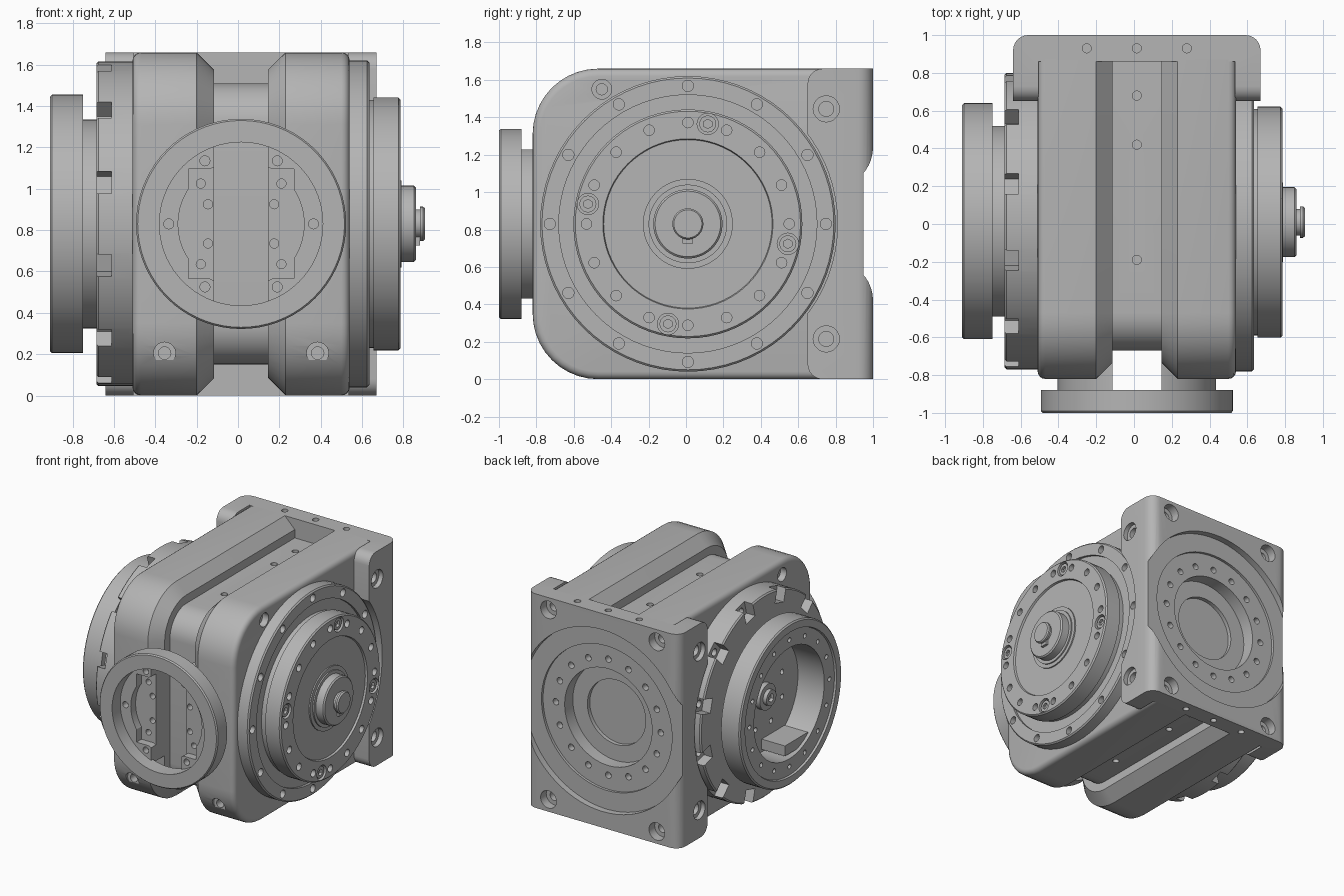
import bpy, bmesh
from math import sin, cos, pi, radians
from mathutils import Matrix, Vector

if "Cube" in bpy.data.objects:
    bpy.data.objects.remove(bpy.data.objects["Cube"], do_unlink=True)

metal = bpy.data.materials.new("machined_grey")
metal.use_nodes = True
GREY = (0.46, 0.46, 0.46, 1)
metal.diffuse_color = GREY
metal.node_tree.nodes["Principled BSDF"].inputs["Base Color"].default_value = GREY

CX, CY, CZ = 0.015, 0.01, 0.83   # shared centre lines


def make(name, bm):
    bmesh.ops.recalc_face_normals(bm, faces=bm.faces)
    mesh = bpy.data.meshes.new(name)
    bm.to_mesh(mesh)
    bm.free()
    mesh.materials.append(metal)
    obj = bpy.data.objects.new(name, mesh)
    bpy.context.collection.objects.link(obj)
    return obj


def place(axis, a, u, v):
    return {"x": (a, u, v), "y": (u, a, v), "z": (u, v, a)}[axis]


def add_lathe(bm, axis, profile, u, v, n):
    """Revolve (axial, radius) points around an axis through (u, v)."""
    rings = []
    for a, r in profile:
        if r == 0:
            rings.append([bm.verts.new(place(axis, a, u, v))] * n)
        else:
            rings.append([bm.verts.new(place(axis, a, u + r * sin(2 * pi * i / n), v + r * cos(2 * pi * i / n)))
                          for i in range(n)])
    for p, q in zip(rings, rings[1:]):
        for i in range(n):
            j = (i + 1) % n
            bm.faces.new(list(dict.fromkeys((p[i], p[j], q[j], q[i]))))


def lathe(name, axis, profile, u, v, n=72):
    bm = bmesh.new()
    add_lathe(bm, axis, profile, u, v, n)
    return make(name, bm)


def add_box(bm, lo, hi, turn=Matrix()):
    lo, hi = Vector(lo), Vector(hi)
    size = Matrix.Diagonal((*(hi - lo), 1))
    bmesh.ops.create_cube(bm, size=1, matrix=turn @ Matrix.Translation((lo + hi) / 2) @ size)


def box(name, lo, hi):
    bm = bmesh.new()
    add_box(bm, lo, hi)
    return make(name, bm)


def cut(objs, cutter):
    cutter.hide_render = True
    for obj in objs:
        mod = obj.modifiers.new("cut", "BOOLEAN")
        mod.operation, mod.solver, mod.object = "DIFFERENCE", "EXACT", cutter
        bpy.context.view_layer.update()
        graph = bpy.context.evaluated_depsgraph_get()
        mesh = bpy.data.meshes.new_from_object(obj.evaluated_get(graph))
        obj.modifiers.clear()
        obj.data = mesh
    bpy.data.objects.remove(cutter, do_unlink=True)


def drill(objs, axis, points, r, a0, a1, n=20):
    bm = bmesh.new()
    for u, v in points:
        add_lathe(bm, axis, [(a0, 0), (a0, r), (a1, r), (a1, 0)], u, v, n)
    cut(objs, make("drill", bm))


def circle(u, v, r, count, start=0):
    angles = [radians(start) + 2 * pi * i / count for i in range(count)]
    return [(u + r * sin(t), v + r * cos(t)) for t in angles]


def side_profile(inset, back=0.87, steps=10):
    """Housing outline in y, z with rounded front corners."""
    r, y0, z0, z1 = 0.35 - inset, -0.82 + inset, inset, 1.66 - inset
    pts = [(back, z0)]
    for zc, start in ((z0 + r, 1.5 * pi), (z1 - r, pi)):
        for i in range(steps + 1):
            t = start - i * pi / 2 / steps
            pts.append((y0 + r + r * cos(t), zc + r * sin(t)))
    return pts + [(back, z1)]


def loft(name, sections):
    bm = bmesh.new()
    rings = [[bm.verts.new((x, y, z)) for y, z in side_profile(inset)] for x, inset in sections]
    bm.faces.new(rings[0])
    bm.faces.new(rings[-1])
    n = len(rings[0])
    for p, q in zip(rings, rings[1:]):
        for i in range(n):
            j = (i + 1) % n
            bm.faces.new((p[i], p[j], q[j], q[i]))
    return make(name, bm)


# Two housing halves: chamfer inside, rounded edge outside, stepped bolt holes
halves = []
for side, name in ((-1, "right_housing"), (1, "left_housing")):
    sections = [(0.13, 0.085), (0.215, 0)]
    sections += [(0.485 + 0.04 * sin(t), 0.04 - 0.04 * cos(t)) for t in (i * pi / 8 for i in range(5))]
    halves.append(loft(name, [(CX + side * x, inset) for x, inset in sections]))
web = loft("centre_web", [(CX - 0.14, 0.15), (CX + 0.14, 0.15)])
for r, depth in ((0.053, 0.05), (0.03, 0.12)):
    drill(halves, "y", [(CX - 0.37, 0.205), (CX + 0.37, 0.205)], r, -0.9, -0.82 + depth)
    drill(halves, "x", [(-0.45, 1.55)], r, -0.6, -0.51 + depth)
    drill(halves, "x", [(-0.45, 1.55)], r, 0.54 - depth, 0.6)
drill([web], "z", [(CX, y) for y in (0.68, 0.42, -0.19)], 0.024, 1.45, 1.6)
drill([web], "z", [(CX, y) for y in (0.68, 0.42, -0.19)], 0.024, 0.05, 0.21)

# Rear mounting plate with side wings
bm = bmesh.new()
outline = [(0.655, 0.65)]
outline += [(0.575 + 0.08 * cos(t), 0.92 + 0.08 * sin(t)) for t in (i * pi / 12 for i in range(7))]
outline += [(-x, y) for x, y in reversed(outline)]
outline += [(-0.52, 0.65), (-0.52, 0.86), (0.52, 0.86), (0.52, 0.65)]
base = bm.faces.new([bm.verts.new((CX + x, y, 0)) for x, y in outline])
top = bmesh.ops.extrude_face_region(bm, geom=[base])["geom"]
bmesh.ops.translate(bm, verts=[g for g in top if isinstance(g, bmesh.types.BMVert)], vec=(0, 0, 1.66))
corners = [e for e in bm.edges if all(abs(v.co.y - 0.65) < 0.001 for v in e.verts)
           and abs(e.verts[0].co.z - e.verts[1].co.z) < 0.001]
bmesh.ops.bevel(bm, geom=corners, offset=0.08, segments=6, profile=0.5, affect="EDGES")
plate = make("rear_plate", bm)
for x0, x1 in ((-0.8, -0.51), (0.54, 0.8)):
    drill([plate], "x", [(CY, CZ)], 0.8, x0, x1, 72)
back = [(1.1, 0), (1.1, 0.705), (0.95, 0.705), (0.95, 0.56), (0.93, 0.56),
        (0.93, 0.375), (0.83, 0.375), (0.83, 0.25), (0.8, 0.25), (0.8, 0)]
cut([plate, web] + halves, lathe("rear_bore", "y", back, CX, CZ))
drill([plate], "y", circle(CX, CZ, 0.45, 16), 0.025, 0.88, 0.97, 14)
bolts = [(CX + s * 0.465, CZ + t * 0.735) for s in (-1, 1) for t in (-1, 1)]
drill([plate], "y", bolts, 0.068, 0.93, 1.1)
drill([plate], "y", bolts, 0.035, 0.88, 1.1)
sides = [(0.75, CZ - 0.615), (0.75, CZ + 0.615)]
for s in (-1, 1):
    drill([plate], "x", sides, 0.07, *sorted((CX + s * 0.62, CX + s * 0.75)))
    drill([plate], "x", sides, 0.04, *sorted((CX + s * 0.54, CX + s * 0.75)))
tapped = [(CX + x, 0.93) for x in (-0.265, 0, 0.265)]
drill([plate], "z", tapped, 0.024, 1.6, 1.7)
drill([plate], "z", tapped, 0.024, -0.1, 0.06)

# Front flange ring on two pocketed lugs
ring = [(-0.88, 0.395), (-0.88, 0.508), (-0.99, 0.508), (-1.0, 0.5), (-1.0, 0.395), (-0.88, 0.395)]
lathe("front_flange", "y", ring, CX, CZ)
lugs = lathe("front_lugs", "y", [(-0.72, 0), (-0.72, 0.42), (-0.9, 0.42), (-0.9, 0)], CX, CZ)
cut([lugs], box("slot", (CX - 0.13, -1, 0), (CX + 0.13, -0.5, 1.66)))
cut([lugs], box("pocket", (CX - 0.255, -1, CZ - 0.265), (CX + 0.255, -0.84, CZ + 0.265)))
drill([lugs], "y", [(CX, CZ)], 0.305, -1, -0.841, 48)
ends = [(CX + s * 0.175, CZ + t * 0.305) for s in (-1, 1) for t in (-1, 1)]
drill([lugs], "y", ends + [(CX - 0.35, CZ), (CX + 0.35, CZ)], 0.024, -1, -0.85)
inner = [(CX + s * x, CZ + t * z) for s in (-1, 1) for t in (-1, 1) for x, z in ((0.195, 0.195), (0.16, 0.095))]
drill([lugs] + halves, "y", inner, 0.022, -1, -0.79)

# Left drive: stepped flange, hub and shaft with key
drive = lathe("left_drive_flange", "x", [
    (0.5, 0), (0.5, 0.79), (0.625, 0.79), (0.635, 0.78), (0.635, 0.69), (0.615, 0.69), (0.615, 0.6),
    (0.655, 0.6), (0.655, 0.612), (0.775, 0.612), (0.785, 0.602), (0.785, 0.455), (0.77, 0.45),
    (0.77, 0.24), (0.78, 0.24), (0.78, 0.21), (0.79, 0.21), (0.79, 0.185), (0.85, 0.185),
    (0.86, 0.175), (0.86, 0)], CY, CZ)
drill([drive], "x", circle(CY, CZ, 0.738, 12), 0.03, 0.58, 0.7)
drill([drive], "x", circle(CY, CZ, 0.542, 16), 0.028, 0.73, 0.8)
caps = circle(CY, CZ, 0.545, 4, 11.25)
drill([drive], "x", caps, 0.057, 0.75, 0.8)
for i, (y, z) in enumerate(caps):
    screw = lathe("cap_screw_%d" % i, "x", [(0.72, 0), (0.72, 0.045), (0.775, 0.045), (0.775, 0)], y, z, 24)
    drill([screw], "x", [(y, z)], 0.025, 0.755, 0.8, 6)
lathe("drive_shaft", "x", [(0.8, 0), (0.8, 0.07), (0.88, 0.07), (0.88, 0.083), (0.895, 0.083),
                           (0.905, 0.075), (0.905, 0)], CY, CZ, 36)
box("shaft_key", (0.84, CY - 0.028, CZ - 0.105), (0.88, CY + 0.028, CZ - 0.05))

# Right output: notched ring, neck and hollow flange
output = lathe("right_output_flange", "x", [
    (-0.45, 0), (-0.45, 0.785), (-0.675, 0.785), (-0.685, 0.775), (-0.685, 0.505), (-0.75, 0.505),
    (-0.75, 0.625), (-0.9, 0.625), (-0.91, 0.615), (-0.91, 0.56), (-0.895, 0.555), (-0.895, 0.43),
    (-0.67, 0.43), (-0.67, 0)], CY + 0.005, CZ)
bm = bmesh.new()
for i in range(12):
    turn = Matrix.Translation((0, CY, CZ)) @ Matrix.Rotation(radians(15 + 30 * i), 4, "X")
    add_box(bm, (-0.75, -0.055, 0.68), (-0.612, 0.055, 0.9), turn)
cut([output], make("notches", bm))
drill([output], "x", circle(CY, CZ, 0.73, 12, 15), 0.028, -0.7, -0.57)
drill([output], "x", circle(CY, CZ, 0.49, 16), 0.018, -0.95, -0.87, 12)
drill([output], "x", circle(CY, CZ, 0.25, 8, 22.5), 0.02, -0.8, -0.64, 12)
boss = lathe("output_boss", "x", [(-0.65, 0), (-0.65, 0.1), (-0.71, 0.1), (-0.71, 0.06), (-0.74, 0.06),
                                  (-0.74, 0)], CY, CZ, 32)
drill([boss], "x", [(CY, CZ)], 0.032, -0.8, -0.715, 6)
box("output_ledge", (-0.87, -0.25, 0.42), (-0.65, 0.03, 0.5))

# Smooth the round surfaces, keep edges crisp
for obj in [o for o in bpy.context.scene.objects if o.type == "MESH"]:
    bpy.ops.object.select_all(action="DESELECT")
    obj.select_set(True)
    bpy.context.view_layer.objects.active = obj
    bpy.ops.object.shade_smooth_by_angle(angle=radians(28))
